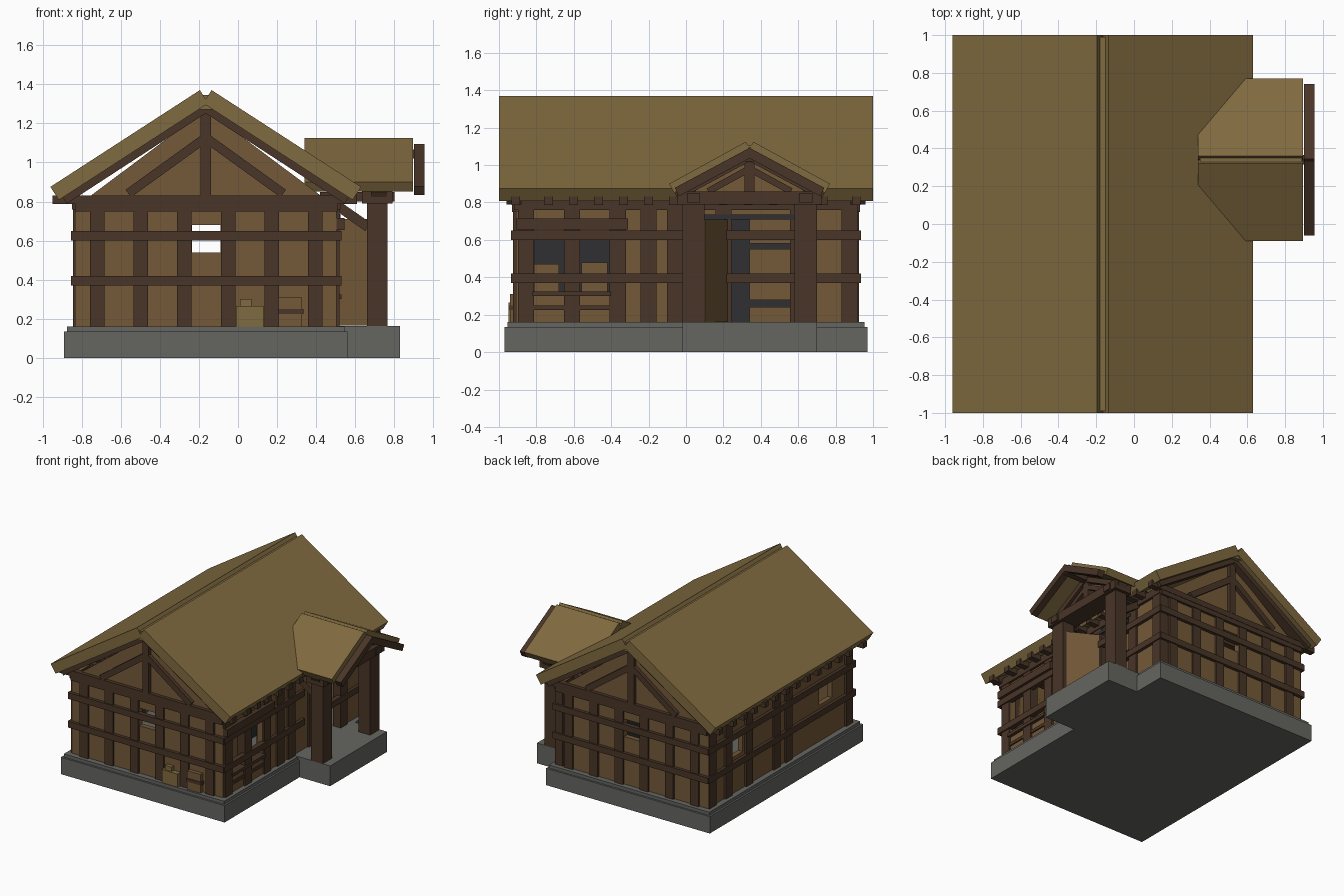
import bpy, math
from mathutils import Vector

if "Cube" in bpy.data.objects:
    bpy.data.objects.remove(bpy.data.objects["Cube"])


def mat(name, r, g, b):
    m = bpy.data.materials.new(name)
    m.diffuse_color = (r, g, b, 1)
    m.use_nodes = True
    m.node_tree.nodes["Principled BSDF"].inputs["Base Color"].default_value = m.diffuse_color
    return m


THATCH = mat("thatch", .215, .145, .05)
PANEL = mat("panel", .175, .1, .04)
TIMBER = mat("timber", .065, .035, .02)
STONE = mat("stone", .13, .13, .12)
DARK = mat("charcoal", .03, .03, .033)


def mesh(name, verts, faces, m):
    d = bpy.data.meshes.new(name)
    d.from_pydata(verts, [], faces)
    d.materials.append(m)
    o = bpy.data.objects.new(name, d)
    bpy.context.collection.objects.link(o)
    return o


def extrude(name, pts, axis, a, b, m):
    """Closed 2D profile pushed along 'x' (pts = y,z), 'y' (pts = x,z) or 'z' (pts = x,y)."""
    # keep the winding so that faces point outwards
    area = sum(p[0] * q[1] - q[0] * p[1] for p, q in zip(pts, pts[1:] + pts[:1]))
    if (area < 0) != (axis == 'y'):
        pts = pts[::-1]
    put = {'x': lambda p, t: (t, p[0], p[1]), 'y': lambda p, t: (p[0], t, p[1]),
           'z': lambda p, t: (p[0], p[1], t)}[axis]
    n = len(pts)
    v = [put(p, a) for p in pts] + [put(p, b) for p in pts]
    f = [tuple(range(n))[::-1], tuple(range(n, 2 * n))]
    f += [(i, (i + 1) % n, n + (i + 1) % n, n + i) for i in range(n)]
    return mesh(name, v, f, m)


def box(name, x0, x1, y0, y1, z0, z1, m):
    return extrude(name, [(x0, y0), (x1, y0), (x1, y1), (x0, y1)], 'z', z0, z1, m)


def bar(name, p, q, w, axis, a, b, m):
    """Straight board between two 2D points, width w below the p-q line."""
    p, q = Vector(p), Vector(q)
    d = (q - p).normalized()
    n = Vector((d.y, -d.x))
    if n.y > 0:
        n = -n
    pts = [tuple(t) for t in (p, q, q + n * w, p + n * w)]
    return extrude(name, pts, axis, a, b, m)


def flip(p, c):
    return (2 * c - p[0], p[1])


def gable_pair(name, p, q, w, c, axis, a, b, m):
    """Board and its mirror image about the ridge line c."""
    bar(name + "_a", p, q, w, axis, a, b, m)
    bar(name + "_b", flip(p, c), flip(q, c), w, axis, a, b, m)


def wall(name, axis, t0, t1, a, b, z0, z1, holes):
    """Wall running from a to b along axis, with rectangular holes (h0, h1, zlow, zhigh)."""
    def piece(u0, u1, w0, w1):
        if u1 - u0 > .001 and w1 - w0 > .001:
            r = (u0, u1, t0, t1) if axis == 'x' else (t0, t1, u0, u1)
            box(name, *r, w0, w1, PANEL)
    u = a
    for h0, h1, lo, hi in holes:
        piece(u, h0, z0, z1)
        piece(h0, h1, z0, lo)
        piece(h0, h1, hi, z1)
        u = h1
    piece(u, b, z0, z1)


# Stone foundation and porch slab
box("foundation", -.89, .56, -.97, .97, 0, .135, STONE)
box("foundation_step", -.875, .545, -.955, .955, .135, .16, STONE)
box("porch_slab", .3, .83, -.02, .70, -.0, .162, STONE)

# Walls
gable_hole = [(-.235, -.09, .54, .68)]
wall("front_wall", 'x', -.91, -.87, -.83, .505, .16, .82, gable_hole)
wall("back_wall", 'x', .87, .91, -.83, .505, .16, .82, gable_hole)
wall("left_wall", 'y', -.83, -.79, -.87, .87, .16, .82,
     [(-.66, -.5, .45, .6), (.47, .63, .45, .6)])
wall("right_wall", 'y', .465, .505, -.87, .87, .16, .82,
     [(-.81, -.41, .31, .65), (.23, .57, .16, .71)])

# Wall frame: posts and horizontal rails
RAILS = [(.37, .42), (.60, .65)]
for s in (-1, 1):
    side = "front" if s < 0 else "back"
    for i in range(6):
        x = -.72 + .223 * i
        box(side + "_post", x - .037, x + .037, *sorted((s * .87, s * .925)), .16, .8, TIMBER)
    for lo, hi in RAILS:
        box(side + "_rail", -.85, .525, *sorted((s * .9, s * .935)), lo, hi, TIMBER)
    box(side + "_top_beam", -.835, .51, *sorted((s * .87, s * .93)), .75, .81, TIMBER)
    # Gable infill with king post and struts
    extrude(side + "_gable", [(-.78, .81), (.45, .81), (-.165, 1.27)], 'y',
            *sorted((s * .87, s * .905)), PANEL)
    y = sorted((s * .89, s * .935))
    box(side + "_king_post", -.192, -.138, *y, .83, 1.27, TIMBER)
    gable_pair(side + "_strut", (-.18, 1.145), (-.575, .86), .047, -.165, 'y', *y, TIMBER)
    gable_pair(side + "_rafter", (-.165, 1.305), (-.9, .827), .045, -.165, 'y',
               *sorted((s * .88, s * .96)), TIMBER)

for y in (-.855, -.61, -.365, -.2, -.058, .2, .6, .875):
    box("right_post", .45, .52, y - .043, y + .043, .16, .8, TIMBER)
for y in (-.865, -.1, .05, .4, .66, .865):
    box("left_post", -.845, -.78, y - .042, y + .042, .16, .8, TIMBER)
for lo, hi in RAILS:
    box("left_rail", -.855, -.82, -.93, .93, lo, hi, TIMBER)
    box("right_rail", .49, .53, -.93, .09, lo, hi, TIMBER)
    box("right_rail_door_side", .49, .53, .2, .93, lo, hi, TIMBER)
box("left_top_beam", -.85, -.78, -.92, .92, .76, .82, TIMBER)
box("right_top_beam", .46, .525, -.92, .92, .76, .82, TIMBER)

# Right-hand window trim and counter
box("window_lintel", .48, .545, -.91, -.31, .655, .715, TIMBER)
box("window_sill", .44, .53, -.82, -.4, .3, .325, TIMBER)
box("window_lower_rail", .5, .515, -.82, -.4, .225, .25, TIMBER)

# Interior partition and furniture seen through the openings
box("partition", .06, .09, -.86, .86, .16, .8, DARK)
box("inner_crate", .15, .33, -.81, -.68, .16, .47, PANEL)
box("inner_crate", .15, .33, -.56, -.42, .16, .48, PANEL)
for lo, hi in ((.16, .24), (.28, .55), (.58, .72)):
    box("shelf_board", .25, .36, .34, .58, lo, hi, PANEL)

# Door swung open, with its head
hinge, end = Vector((.515, .225)), Vector((.735, .105))
d = (end - hinge).normalized()
n = Vector((d.y, -d.x)) * .035
extrude("open_door", [tuple(t) for t in (hinge, end, end + n, hinge + n)], 'z', .165, .71, PANEL)
box("door_head", .47, .525, .08, .58, .71, .735, DARK)

# Joists whose ends show below the eaves
for i in range(12):
    y = -.735 + .1336 * i
    box("joist", -.95, .61, y - .023, y + .023, .787, .832, TIMBER)
for y in (-.91, .91):
    box("end_joist", -.95, .61, y - .023, y + .023, .787, .832, TIMBER)

# Main roof
gable_pair("main_roof", (-.195, 1.37), (-.96, .875), .08, -.165, 'y', -1, 1, THATCH)
box("ridge_beam", -.2, -.13, -.99, .99, 1.27, 1.345, THATCH)

# Porch roof running into the main slope
C = .34
gable_pair("porch_roof", (C - .02, 1.125), (C - .43, .9), .055, C, 'x', .34, .895, THATCH)
box("porch_ridge", .35, .89, C - .025, C + .025, 1.06, 1.108, THATCH)
gable_pair("porch_barge_board", (C + .005, 1.095), (C - .4, .878), .05, C, 'x', .9, .955, TIMBER)
box("porch_purlin_ridge", .45, .94, C - .025, C + .025, 1.02, 1.065, TIMBER)

# Porch frame
extrude("porch_gable", [(C - .34, .83), (C + .34, .83), (C, 1.05)], 'x', .68, .71, PANEL)
box("porch_tie_beam", .635, .79, C - .385, C + .385, .79, .86, TIMBER)
box("porch_king_post", .69, .75, C - .027, C + .027, .86, 1.06, TIMBER)
gable_pair("porch_strut", (C - .02, .99), (C - .23, .875), .035, C, 'x', .69, .75, TIMBER)
gable_pair("porch_rafter", (C, 1.065), (C - .4, .85), .04, C, 'x', .68, .76, TIMBER)
for s in (-1, 1):
    y = C + s * .3
    box("porch_post", .66, .765, y - .06, y + .06, .16, .85, TIMBER)
    box("porch_side_beam", .42, .8, y - .035, y + .035, .8, .85, TIMBER)
    bar("porch_brace", (.5, .815), (.68, .69), .05, 'y', y - .025, y + .025, TIMBER)

# Straw bale and crate by the front wall
box("straw_bale", -.01, .13, -.95, -.9, .16, .265, THATCH)
box("straw_tuft", .01, .07, -.94, -.91, .265, .3, THATCH)
box("crate", .207, .327, -.94, -.89, .16, .31, PANEL)
box("crate_band", .205, .335, -.945, -.89, .225, .25, TIMBER)
